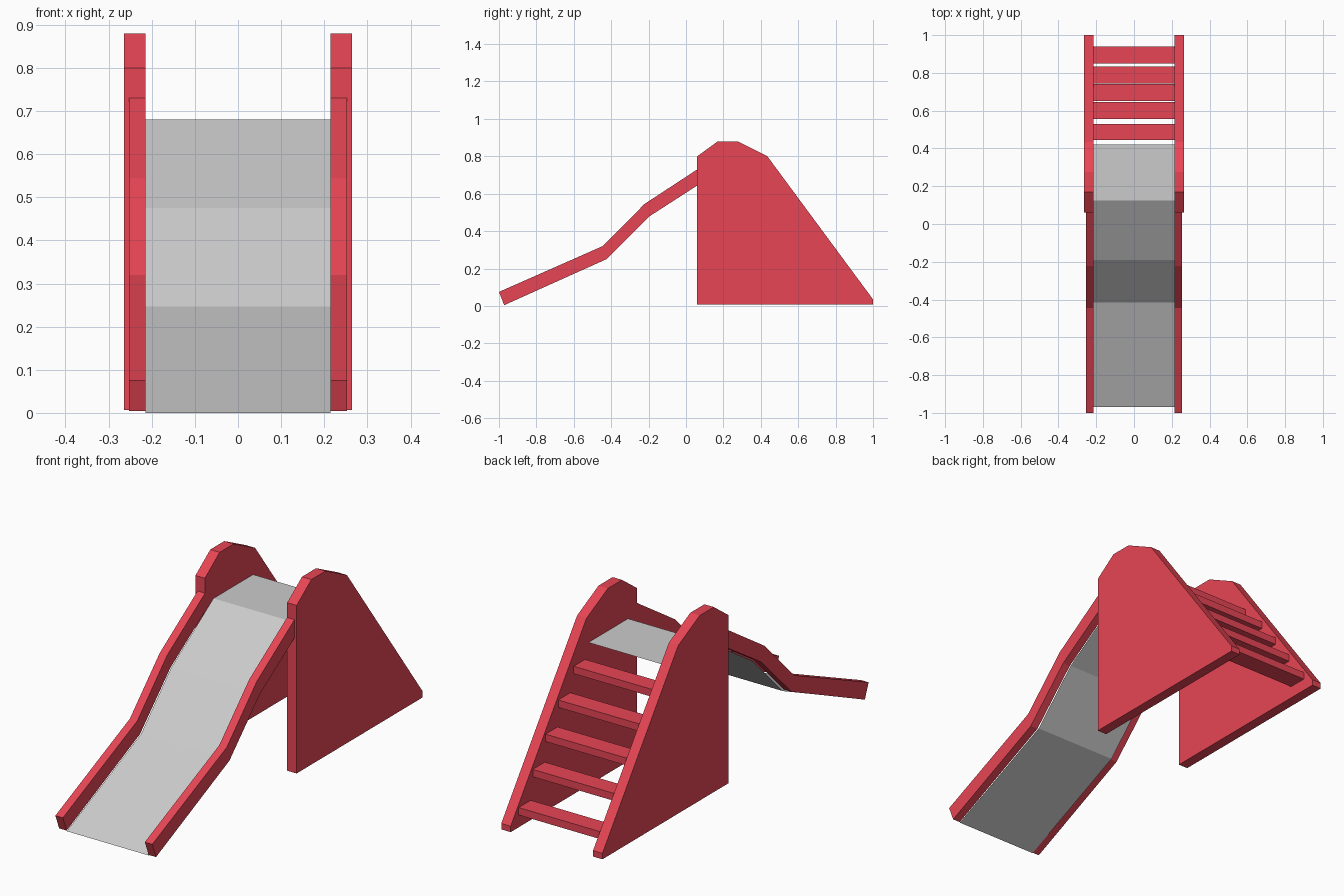
import bpy

if "Cube" in bpy.data.objects:
    bpy.data.objects.remove(bpy.data.objects["Cube"])


def material(name, color):
    m = bpy.data.materials.new(name)
    m.diffuse_color = color
    m.use_nodes = True
    m.node_tree.nodes["Principled BSDF"].inputs["Base Color"].default_value = m.diffuse_color
    return m


def make_object(name, verts, faces, mat):
    mesh = bpy.data.meshes.new(name)
    mesh.from_pydata(verts, [], faces)
    mesh.materials.append(mat)
    obj = bpy.data.objects.new(name, mesh)
    bpy.context.collection.objects.link(obj)
    return obj


def extrude_profile(name, profile, x0, x1, mat):
    """Solid from a counter-clockwise (y, z) outline, running from x0 to x1."""
    n = len(profile)
    verts = [(x, y, z) for x in (x0, x1) for y, z in profile]
    faces = [tuple(reversed(range(n))), tuple(range(n, 2 * n))]
    faces += [(i, (i + 1) % n, (i + 1) % n + n, i + n) for i in range(n)]
    return make_object(name, verts, faces, mat)


red = material("red_paint", (0.80, 0.06, 0.09, 1))
grey = material("grey_metal", (0.6, 0.6, 0.6, 1))
INNER = 0.215

panel = [(0.06, 0.007), (1.0, 0.007), (1.0, 0.035), (0.435, 0.80),
         (0.275, 0.88), (0.17, 0.88), (0.06, 0.80)]
rail = [(-0.972, 0.004), (-0.425, 0.25), (-0.197, 0.478), (0.062, 0.645),
        (0.062, 0.731), (-0.222, 0.545), (-0.445, 0.32), (-1.0, 0.075)]

# Side panels and slide rails
for side, s in (("left", -1), ("right", 1)):
    for part, profile, outer in (("panel", panel, 0.264), ("rail", rail, 0.253)):
        inner = INNER if part == "panel" else INNER - 0.001
        x0, x1 = sorted((s * inner, s * outer))
        extrude_profile(f"{side}_{part}", profile, x0, x1, red)

# Chute and platform sheet
path = [(-0.97, 0.0), (-0.415, 0.247), (-0.19, 0.475), (0.125, 0.68), (0.42, 0.68)]
verts = [(x, y, z) for y, z in path for x in (-INNER, INNER)]
faces = [(2 * i, 2 * i + 1, 2 * i + 3, 2 * i + 2) for i in range(len(path) - 1)]
make_object("chute", verts, faces, grey)

# Ladder steps: front y, back y, top z
steps = [(0.85, 0.94, 0.10), (0.745, 0.835, 0.24), (0.65, 0.74, 0.37),
         (0.555, 0.645, 0.495), (0.445, 0.53, 0.61)]
for i, (y0, y1, top) in enumerate(steps, 1):
    low = top - 0.035
    extrude_profile(f"step_{i}", [(y0, low), (y1, low), (y1, top), (y0, top)],
                    -INNER, INNER, red)
